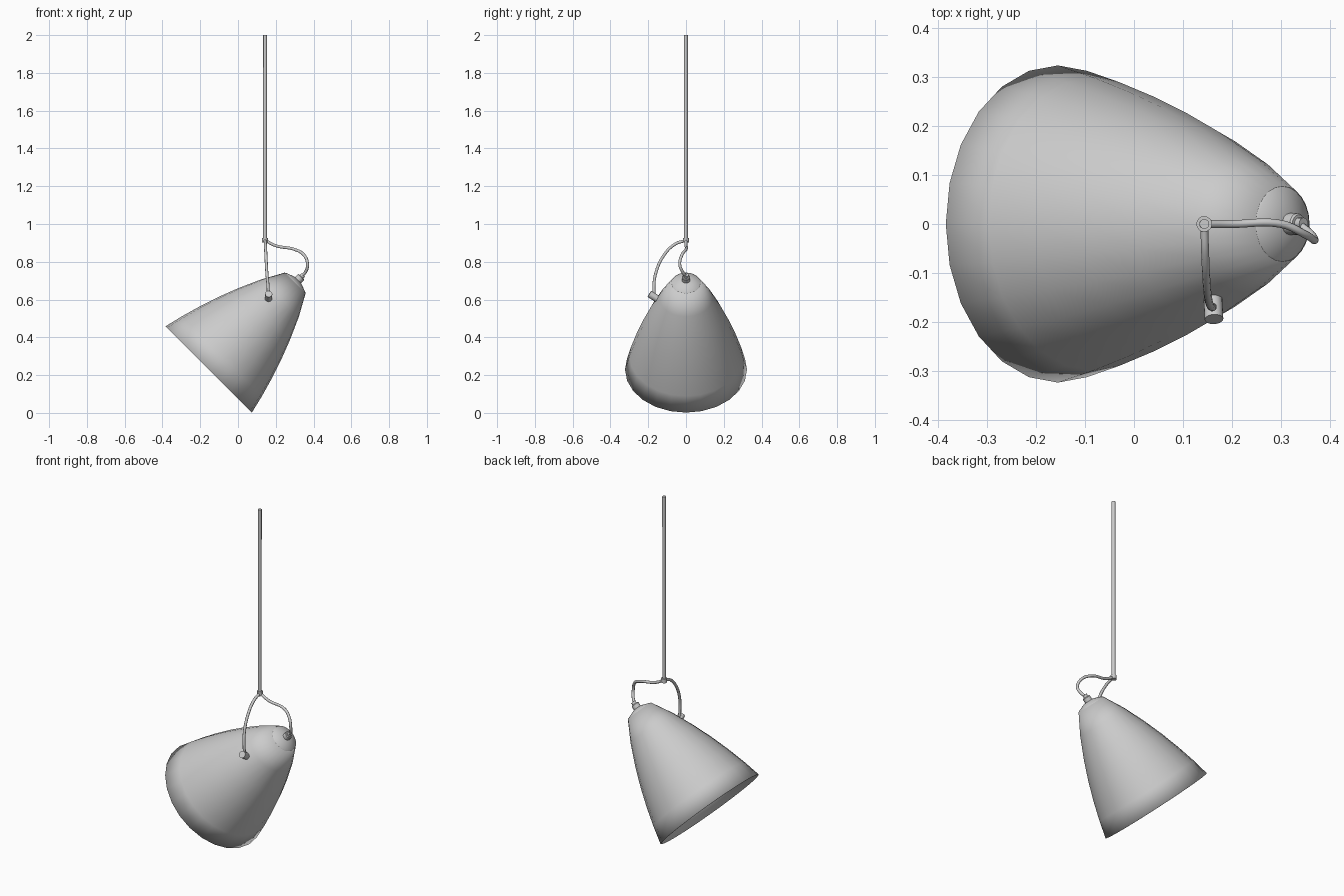
import bpy, bmesh, math
from mathutils import Vector

cube = bpy.data.objects.get("Cube")
if cube:
    bpy.data.objects.remove(cube, do_unlink=True)

grey = bpy.data.materials.new("satin_grey")
grey.use_nodes = True
grey.diffuse_color = (0.6, 0.6, 0.6, 1)
grey.node_tree.nodes["Principled BSDF"].inputs["Base Color"].default_value = (0.6, 0.6, 0.6, 1)


def activate(ob):
    bpy.ops.object.select_all(action="DESELECT")
    ob.select_set(True)
    bpy.context.view_layer.objects.active = ob


def lathe(name, profile, base, axis, sides):
    """Spin (radius, height) points around an axis starting at base."""
    bm = bmesh.new()
    rings = []
    for r, h in profile:
        if r == 0:
            rings.append([bm.verts.new((0, 0, h))] * sides)
            continue
        angles = [2 * math.pi * i / sides for i in range(sides)]
        rings.append([bm.verts.new((r * math.cos(a), r * math.sin(a), h)) for a in angles])
    for low, high in zip(rings, rings[1:]):
        for i in range(sides):
            j = (i + 1) % sides
            corners = dict.fromkeys((low[i], low[j], high[j], high[i]))
            bm.faces.new(list(corners))
    bmesh.ops.recalc_face_normals(bm, faces=bm.faces)
    mesh = bpy.data.meshes.new(name)
    bm.to_mesh(mesh)
    bm.free()
    ob = bpy.data.objects.new(name, mesh)
    bpy.context.collection.objects.link(ob)
    ob.location = base
    # Tilt about y first so the ring corners stay in the symmetry plane
    d = Vector(axis).normalized()
    ob.rotation_euler = (0, math.acos(d.z), math.atan2(d.y, d.x) if d.xy.length else 0)
    mesh.materials.append(grey)
    activate(ob)
    bpy.ops.object.shade_smooth_by_angle(angle=math.radians(35))
    return ob


def rod(name, start, end, radius, sides=16):
    start, end = Vector(start), Vector(end)
    length = (end - start).length
    profile = [(0, 0), (radius, 0), (radius, length), (0, length)]
    return lathe(name, profile, start, end - start, sides)


def tube(name, points, radius):
    """Round tube following a smooth path."""
    curve = bpy.data.curves.new(name, "CURVE")
    curve.dimensions = "3D"
    curve.bevel_depth = radius
    curve.bevel_resolution = 3
    curve.resolution_u = 8
    curve.use_fill_caps = True
    spline = curve.splines.new("BEZIER")
    spline.bezier_points.add(len(points) - 1)
    for bp, co in zip(spline.bezier_points, points):
        bp.co = co
        bp.handle_left_type = bp.handle_right_type = "AUTO"
    ob = bpy.data.objects.new(name, curve)
    bpy.context.collection.objects.link(ob)
    curve.materials.append(grey)
    activate(ob)
    bpy.ops.object.convert(target="MESH")
    bpy.ops.object.shade_smooth_by_angle(angle=math.radians(50))


# Tilted bell shade, open at the wide end
rim_centre = Vector((-0.155, 0, 0.23))
tilt = Vector((1, 0, 1)).normalized()
shade = lathe("lamp_shade", [(0.323, 0), (0.299, 0.1), (0.269, 0.205), (0.234, 0.31),
                             (0.194, 0.414), (0.14, 0.535), (0.078, 0.647)],
              rim_centre, tilt, 24)
wall = shade.modifiers.new("wall", "SOLIDIFY")
wall.thickness = 0.004
wall.offset = -1

# Cap and stepped neck closing the narrow end
lathe("shade_cap", [(0.078, 0.645), (0.074, 0.65), (0.027, 0.668), (0, 0.668)],
      rim_centre, tilt, 24)
lathe("cable_neck", [(0.022, 0.66), (0.022, 0.69), (0.019, 0.694), (0.013, 0.694),
                     (0.013, 0.708), (0, 0.708)], rim_centre, tilt, 16)

# Hanging rod and its collar
hang_x = 0.143
rod("hanging_rod", (hang_x, 0, 0.91), (hang_x, 0, 2), 0.01)
rod("rod_collar", (hang_x, 0, 0.902), (hang_x, 0, 0.926), 0.016)

# Cable from the collar round to the neck
tube("neck_cable", [(hang_x, 0, 0.914), (0.2, 0, 0.885), (0.3, 0, 0.865),
                    (0.35, -0.022, 0.835), (0.368, -0.033, 0.785),
                    (0.358, -0.018, 0.747), (0.335, 0, 0.722)], 0.008)

# Curved support arm and the knob fixing it to the shade
tube("support_arm", [(hang_x, 0, 0.914), (0.145, -0.06, 0.892), (0.148, -0.12, 0.83),
                     (0.153, -0.16, 0.74), (0.159, -0.17, 0.67), (0.161, -0.168, 0.62)], 0.008)
rod("arm_knob", (0.16, -0.14, 0.597), (0.163, -0.194, 0.63), 0.019, 20)
